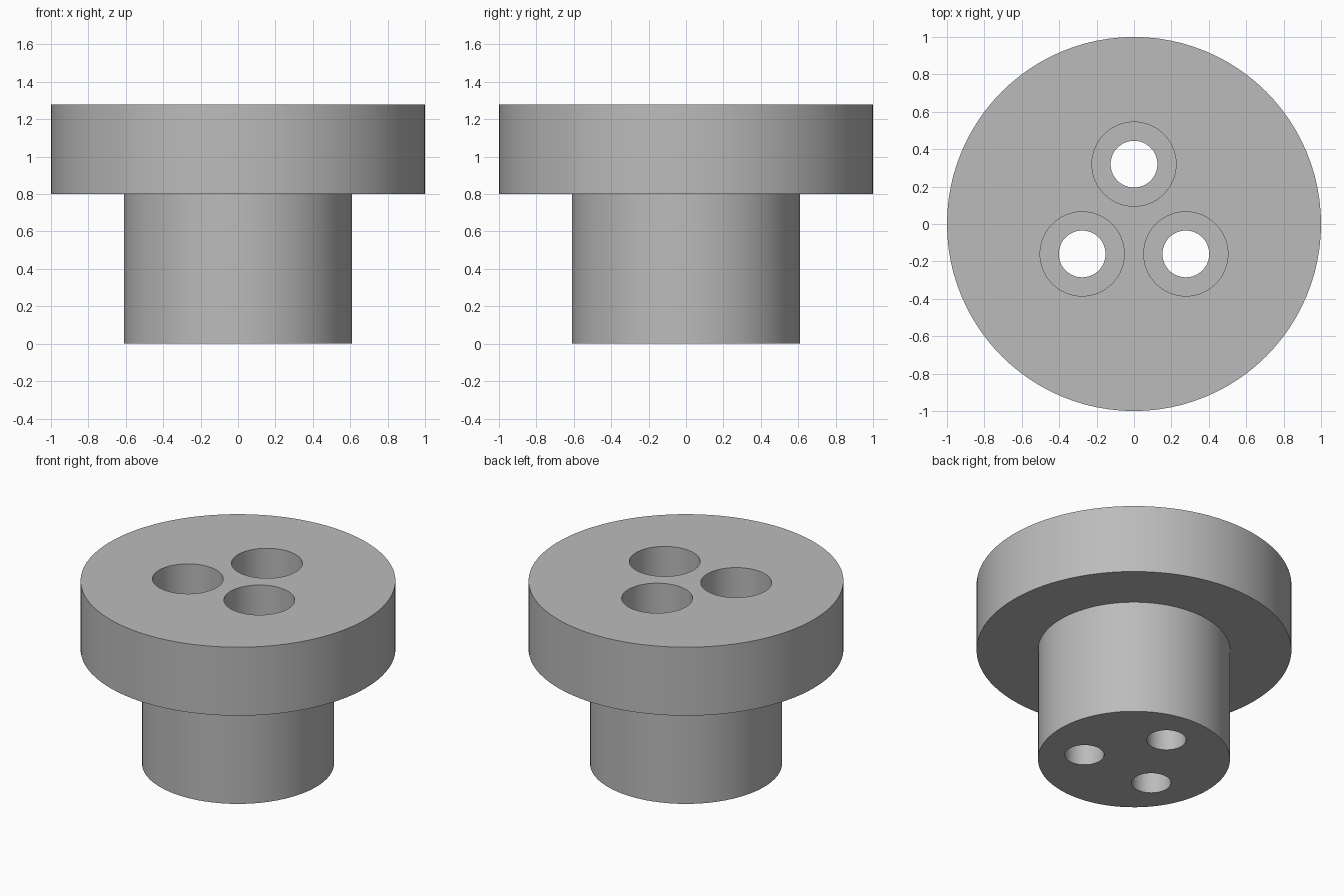
import bpy, bmesh
from math import radians, cos, sin, pi
from mathutils import Vector

cube = bpy.data.objects.get("Cube")
if cube:
    bpy.data.objects.remove(cube, do_unlink=True)

# Single grey material
grey = bpy.data.materials.new("plain_grey")
grey.use_nodes = True
colour = (0.5, 0.5, 0.5, 1)
grey.diffuse_color = colour
grey.node_tree.nodes["Principled BSDF"].inputs["Base Color"].default_value = colour


def lathe(name, profile, segments, centre=(0, 0)):
    """Closed solid of revolution from (radius, height) points, bottom to top."""
    bm = bmesh.new()
    rings = []
    for r, z in profile:
        rings.append([bm.verts.new((centre[0] + r * cos(2 * pi * i / segments),
                                    centre[1] + r * sin(2 * pi * i / segments), z))
                      for i in range(segments)])
    for low, high in zip(rings, rings[1:]):
        for i in range(segments):
            j = (i + 1) % segments
            bm.faces.new((low[i], low[j], high[j], high[i]))
    bm.faces.new(rings[0][::-1])
    bm.faces.new(rings[-1])
    bmesh.ops.recalc_face_normals(bm, faces=bm.faces)
    mesh = bpy.data.meshes.new(name)
    bm.to_mesh(mesh)
    bm.free()
    mesh.materials.append(grey)
    obj = bpy.data.objects.new(name, mesh)
    bpy.context.collection.objects.link(obj)
    return obj


# Shaft and wide flange turned as one body
TOP, STEP = 1.28, 0.8
body = lathe("flanged_body", [(0.61, 0), (0.61, STEP), (1, STEP), (1, TOP)], 96)

# Three counterbored through holes
SEAT = TOP - 0.3
cutters = []
for k in range(3):
    angle = radians(90 + 120 * k)
    cutter = lathe("hole_cutter", [(0.125, -0.1), (0.125, SEAT), (0.225, SEAT), (0.225, TOP + 0.1)],
                   64, (0.32 * cos(angle), 0.32 * sin(angle)))
    cutter.hide_render = True
    cutters.append(cutter)
    mod = body.modifiers.new("bolt_hole", 'BOOLEAN')
    mod.operation = 'DIFFERENCE'
    mod.solver = 'EXACT'
    mod.object = cutter

# Bake the holes, drop the cutters, then smooth the round walls
bpy.ops.object.select_all(action='DESELECT')
body.select_set(True)
bpy.context.view_layer.objects.active = body
for mod in list(body.modifiers):
    bpy.ops.object.modifier_apply(modifier=mod.name)
for cutter in cutters:
    bpy.data.objects.remove(cutter, do_unlink=True)
bpy.ops.object.shade_smooth_by_angle(angle=radians(30))
